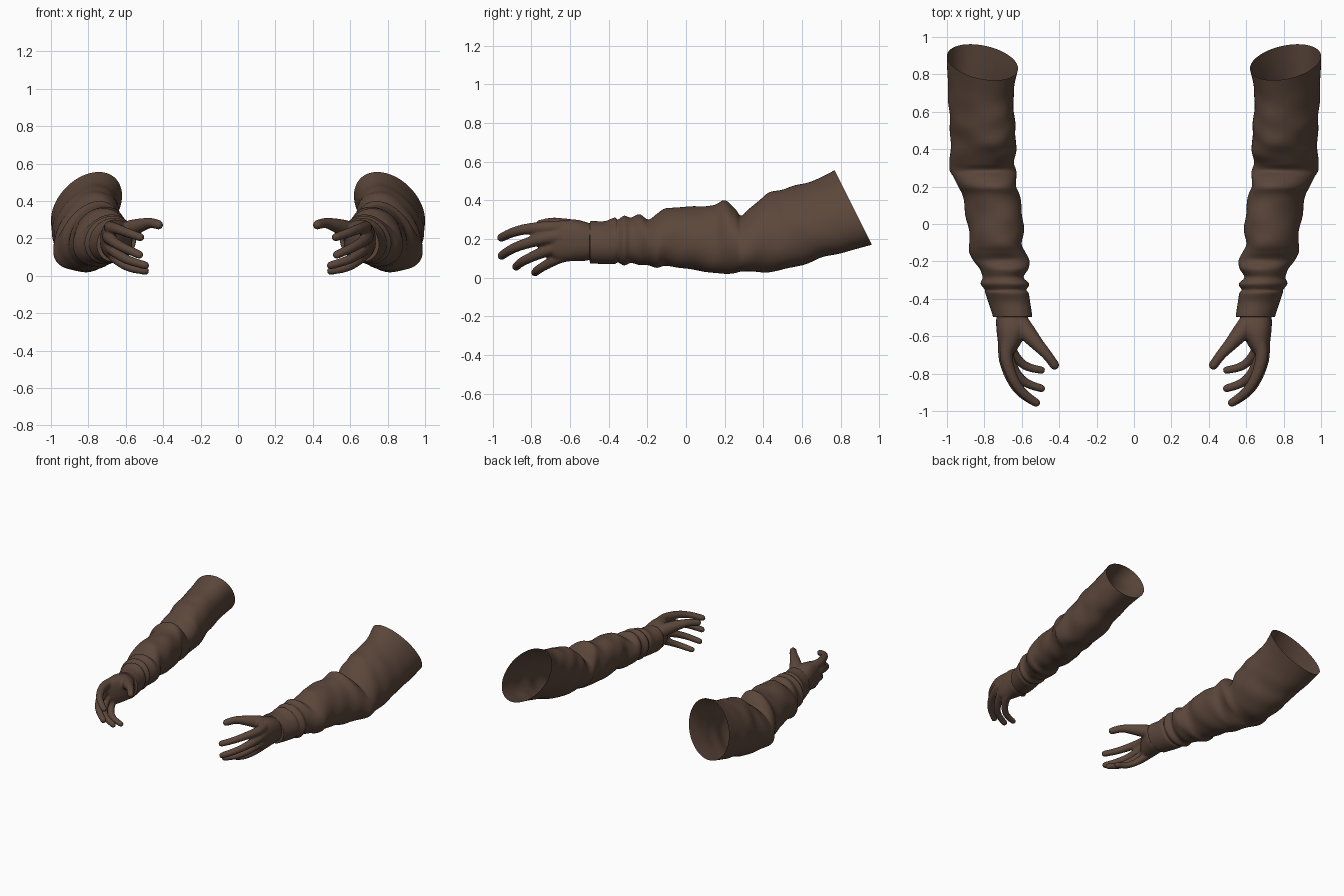
import bpy, bmesh, math
from mathutils import Vector

if "Cube" in bpy.data.objects:
    bpy.data.objects.remove(bpy.data.objects["Cube"])

cloth = bpy.data.materials.new("dark brown")
cloth.diffuse_color = (0.105, 0.062, 0.043, 1)
cloth.use_nodes = True
cloth.node_tree.nodes["Principled BSDF"].inputs["Base Color"].default_value = cloth.diffuse_color


def spline(rows, t):
    """Catmull-Rom through rows of equal-length tuples, t in 0..len-1."""
    i = min(int(t), len(rows) - 2)
    f = t - i
    a, b, c, d = (rows[max(0, min(len(rows) - 1, i + k))] for k in (-1, 0, 1, 2))
    return [0.5 * (2 * q + (r - p) * f + (2 * p - 5 * q + 4 * r - s) * f * f
                   + (3 * q - p - 3 * r + s) * f ** 3) for p, q, r, s in zip(a, b, c, d)]


def loft(bm, rings, cap=False):
    vs = [[bm.verts.new(p) for p in ring] for ring in rings]
    n = len(vs[0])
    for r0, r1 in zip(vs, vs[1:]):
        for j in range(n):
            k = (j + 1) % n
            bm.faces.new((r0[j], r0[k], r1[k], r1[j]))
    if cap:
        bm.faces.new(vs[0][::-1])
        bm.faces.new(vs[-1])


def finish(name, bm):
    bmesh.ops.recalc_face_normals(bm, faces=bm.faces)
    me = bpy.data.meshes.new(name)
    bm.to_mesh(me)
    bm.free()
    me.materials.append(cloth)
    ob = bpy.data.objects.new(name, me)
    bpy.context.collection.objects.link(ob)
    me.polygons.foreach_set("use_smooth", [True] * len(me.polygons))
    return ob


def mirror(ob):
    ob.modifiers.new("mirror", 'MIRROR').use_axis[0] = True


# Sleeve sections: y, x min, x max, z min, z max, backward tilt
SLEEVE = [
    (.865, .62, 1.0, .17, .555, .5), (.75, .643, .997, .135, .505, .45),
    (.62, .64, .99, .10, .47, .4), (.5, .635, .985, .05, .44, .3),
    (.4, .63, .98, .033, .40, .15), (.33, .64, .985, .03, .35, .05),
    (.285, .63, .985, .028, .318, 0), (.25, .63, .965, .022, .36, 0),
    (.2, .63, .94, .02, .40, 0), (.14, .61, .915, .026, .375, 0),
    (0, .59, .89, .045, .365, 0), (-.1, .60, .88, .06, .358, 0),
    (-.15, .58, .88, .05, .33, 0), (-.195, .56, .86, .065, .302, 0),
    (-.24, .565, .825, .065, .328, 0), (-.285, .59, .81, .075, .31, 0),
    (-.32, .56, .82, .063, .32, 0), (-.352, .575, .797, .078, .30, 0),
    (-.37, .563, .795, .07, .31, 0), (-.42, .555, .778, .07, .292, 0),
    (-.485, .545, .757, .073, .292, 0), (-.497, .548, .752, .077, .288, 0),
    (-.497, .57, .73, .10, .268, 0)]

SEG = 56
rings = []
STEPS = (len(SLEEVE) - 1) * 6
for s in range(STEPS + 1):
    y, x0, x1, z0, z1, tilt = spline(SLEEVE, s / 6)
    cx, cz, a, h = (x0 + x1) / 2, (z0 + z1) / 2, (x1 - x0) / 2, (z1 - z0) / 2
    lean = .15 + .2 * max(0, min(1, y + .2))
    # diagonal cloth folds, fading out at the shoulder rim and the cuff
    fade = max(0, min(1, (y + .3) * 5, (.82 - y) * 4))
    ring = []
    for j in range(SEG):
        t = math.tau * j / SEG
        w = 1 + fade * (.022 * math.sin(27 * y + 2 * t) * math.sin(t + 1.3 + 5 * y)
                        + .014 * math.sin(41 * y - 3 * t))
        dz = h * w * math.sin(t - lean)
        ring.append((cx + a * w * math.cos(t), y - tilt * dz, cz + dz))
    rings.append(ring)
bm = bmesh.new()
loft(bm, rings)
mirror(finish("sleeves", bm))

# Palm: y, x min, x max, z min, z max
PALM = [(-.44, .585, .725, .11, .26), (-.51, .565, .737, .088, .285),
        (-.57, .575, .735, .085, .30), (-.63, .60, .728, .085, .297),
        (-.68, .632, .718, .10, .287), (-.71, .66, .70, .14, .26)]
bm = bmesh.new()
rings = []
for s in range(31):
    y, x0, x1, z0, z1 = spline(PALM, s / 6)
    ring = []
    for j in range(32):
        c, n = math.cos(math.tau * j / 32), math.sin(math.tau * j / 32)
        ring.append(((x0 + x1) / 2 + (x1 - x0) / 2 * math.copysign(abs(c) ** .85, c), y,
                     (z0 + z1) / 2 + (z1 - z0) / 2 * math.copysign(abs(n) ** .85, n)))
    rings.append(ring)
loft(bm, rings, True)


def digit(points):
    """Round-tipped tube through (x, y, z, radius) points."""
    rings, n = [], len(points) - 1
    samples = [spline(points, n * math.sin(math.pi / 2 * k / 24)) for k in range(25)]
    tip = Vector(samples[-1][:3])
    for k, (x, y, z, r) in enumerate(samples):
        p = Vector((x, y, z))
        q0, q1 = samples[max(0, k - 1)], samples[min(24, k + 1)]
        d = (Vector(q1[:3]) - Vector(q0[:3])).normalized()
        side = d.cross(Vector((0, 0, 1))).normalized()
        up = side.cross(d)
        gap = min(1, (tip - p).length / r)
        r *= max(.12, math.sqrt(1 - (1 - gap) ** 2))
        rings.append([p + r * (side * math.cos(math.tau * j / 16) + up * math.sin(math.tau * j / 16))
                      for j in range(16)])
    loft(bm, rings, True)


# Thumb, index, middle, ring and little finger
digit([(.63, -.50, .22, .05), (.575, -.575, .25, .048), (.515, -.645, .272, .036),
       (.465, -.70, .282, .028), (.41, -.775, .268, .025)])
digit([(.675, -.62, .26, .036), (.682, -.72, .258, .034), (.645, -.83, .25, .028),
       (.59, -.905, .23, .025), (.505, -.968, .2, .022)])
digit([(.69, -.62, .215, .036), (.69, -.72, .205, .034), (.655, -.83, .175, .028),
       (.60, -.905, .145, .025), (.51, -.965, .105, .022)])
digit([(.685, -.60, .165, .036), (.68, -.69, .15, .033), (.635, -.79, .11, .027),
       (.575, -.85, .08, .024), (.475, -.885, .05, .021)])
digit([(.67, -.57, .125, .036), (.665, -.65, .105, .031), (.62, -.725, .065, .025),
       (.565, -.765, .04, .023), (.475, -.785, .022, .02)])

# Fuse the digits into the palm
hand = finish("hands", bm)
fuse = hand.modifiers.new("fuse", 'REMESH')
fuse.mode = 'VOXEL'
fuse.voxel_size = .008
fuse.use_smooth_shade = True
soft = hand.modifiers.new("soften", 'SMOOTH')
soft.factor = .5
soft.iterations = 4
mirror(hand)
